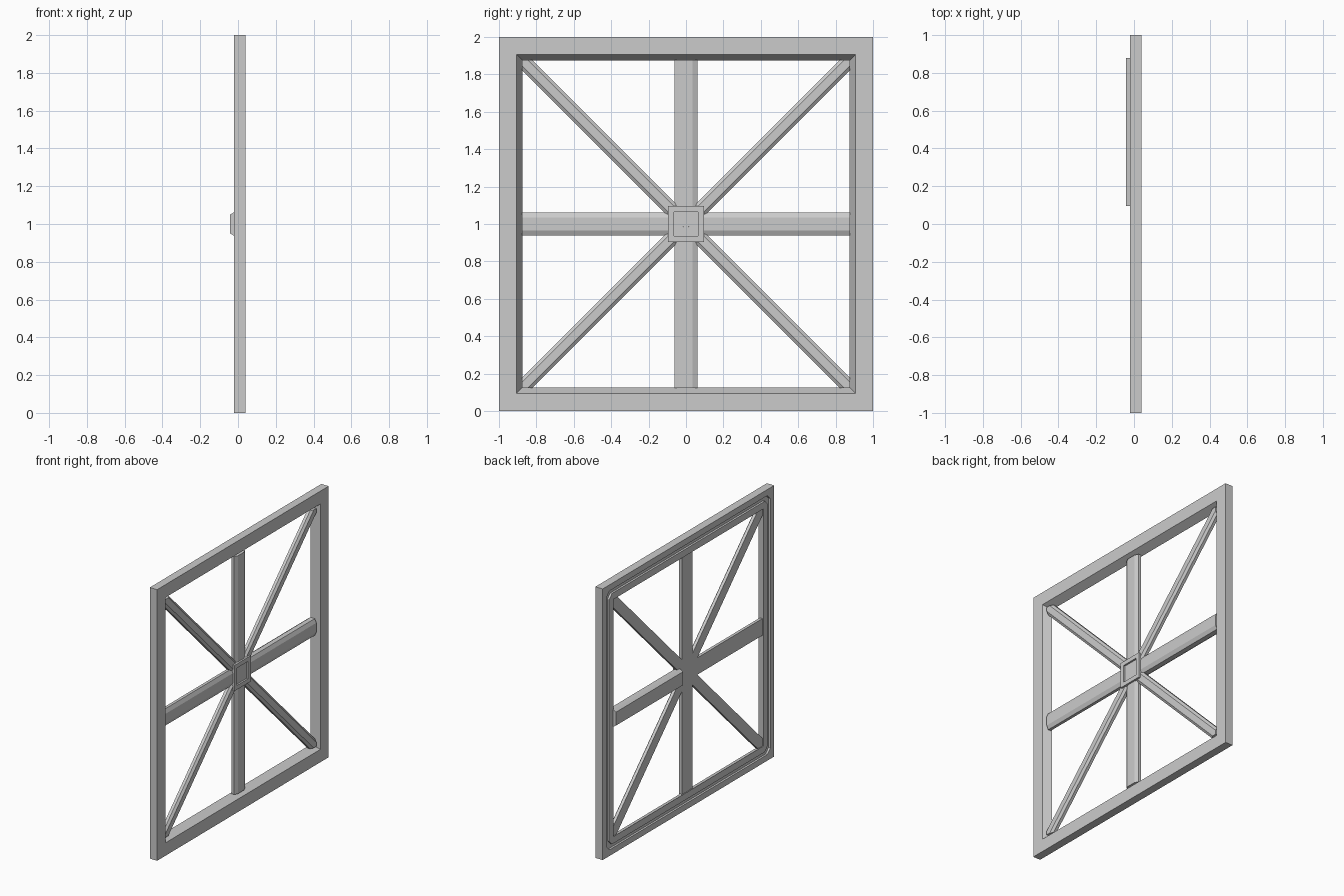
import bpy, bmesh
from math import radians
from mathutils import Matrix, Vector

if "Cube" in bpy.data.objects:
    bpy.data.objects.remove(bpy.data.objects["Cube"])


def finish(name, bm):
    bmesh.ops.remove_doubles(bm, verts=bm.verts, dist=1e-5)
    bmesh.ops.recalc_face_normals(bm, faces=bm.faces)
    me = bpy.data.meshes.new(name)
    bm.to_mesh(me)
    bm.free()
    ob = bpy.data.objects.new(name, me)
    bpy.context.collection.objects.link(ob)
    return ob


def ring_frame(name, profile):
    """Sweep a closed (half-size, x, corner cut) profile round a square centred at z = 1."""
    bm = bmesh.new()
    loops = []
    for r, x, c in profile:
        pts = [(r, r - c), (r - c, r)]
        loop = []
        for k in range(4):
            rot = Matrix.Rotation(radians(90 * k), 2)
            for p in pts:
                q = rot @ Vector(p)
                loop.append(bm.verts.new((x, q.x, 1 + q.y)))
        loops.append(loop)
    bmesh.ops.recalc_face_normals(bm, faces=bm.faces)
    for a, b in zip(loops, loops[1:] + loops[:1]):
        for i in range(8):
            j = (i + 1) % 8
            bm.faces.new((a[i], a[j], b[j], b[i]))
    bmesh.ops.dissolve_degenerate(bm, dist=1e-5, edges=bm.edges)
    return finish(name, bm)


def bar(name, angle, half, start, end, section):
    """Extrude an (x, side) section outward from the centre, clipped to the frame opening."""
    bm = bmesh.new()
    rot = Matrix.Translation((0, 0, 1)) @ Matrix.Rotation(radians(angle), 4, 'X')
    a, b = [[bm.verts.new(rot @ Vector((x, d, s * half))) for x, s in section]
            for d in (start, end)]
    n = len(section)
    bm.faces.new(a)
    bm.faces.new(b)
    for i in range(n):
        j = (i + 1) % n
        bm.faces.new((a[i], a[j], b[j], b[i]))
    for no in ((0, 1, 0), (0, -1, 0), (0, 0, 1), (0, 0, -1)):
        no = Vector(no)
        cut = bmesh.ops.bisect_plane(bm, geom=bm.verts[:] + bm.edges[:] + bm.faces[:],
                                     plane_co=Vector((0, 0, 1)) + no * 0.878,
                                     plane_no=no, clear_outer=True)
        edges = [e for e in cut['geom_cut'] if isinstance(e, bmesh.types.BMEdge)]
        if edges:
            bmesh.ops.holes_fill(bm, edges=edges)
    return finish(name, bm)


# Outer frame: bevelled opening on the +x face, clipped-corner groove on the -x face
ring_frame("outer_frame", [
    (1.0, -0.02, 0), (1.0, 0.04, 0), (0.905, 0.04, 0), (0.875, -0.02, 0),
    (0.925, -0.02, 0.035), (0.925, -0.005, 0.035),
    (0.955, -0.005, 0.035), (0.955, -0.02, 0.035)])

# Spokes: flat back and chamfered front
spoke = [(-0.01, -1), (-0.01, 1), (0.012, 1), (0.025, 0.55), (0.025, -0.55), (0.012, -1)]
for k, label in enumerate(("right", "top", "left", "bottom")):
    if k:
        bar(label + "_spoke", 90 * k, 0.062, 0, 0.878, spoke)
    bar("diagonal_spoke_%d" % (k + 1), 45 + 90 * k, 0.039, 0, 1.3, spoke)

# Thicker rail that stands out at the back on the +y side
rail = [(-0.022, -1), (-0.042, -0.8), (-0.042, 0.8), (-0.022, 1),
        (0.012, 1), (0.025, 0.55), (0.025, -0.55), (0.012, -1)]
bar("back_rail", 0, 0.062, 0.095, 0.878, rail)
bar("right_spoke_root", 0, 0.062, 0, 0.097, spoke)

# Square hub with a recessed centre
ring_frame("hub_ring", [(0.095, 0.0, 0), (0.095, 0.038, 0), (0.064, 0.038, 0), (0.064, 0.0, 0)])
